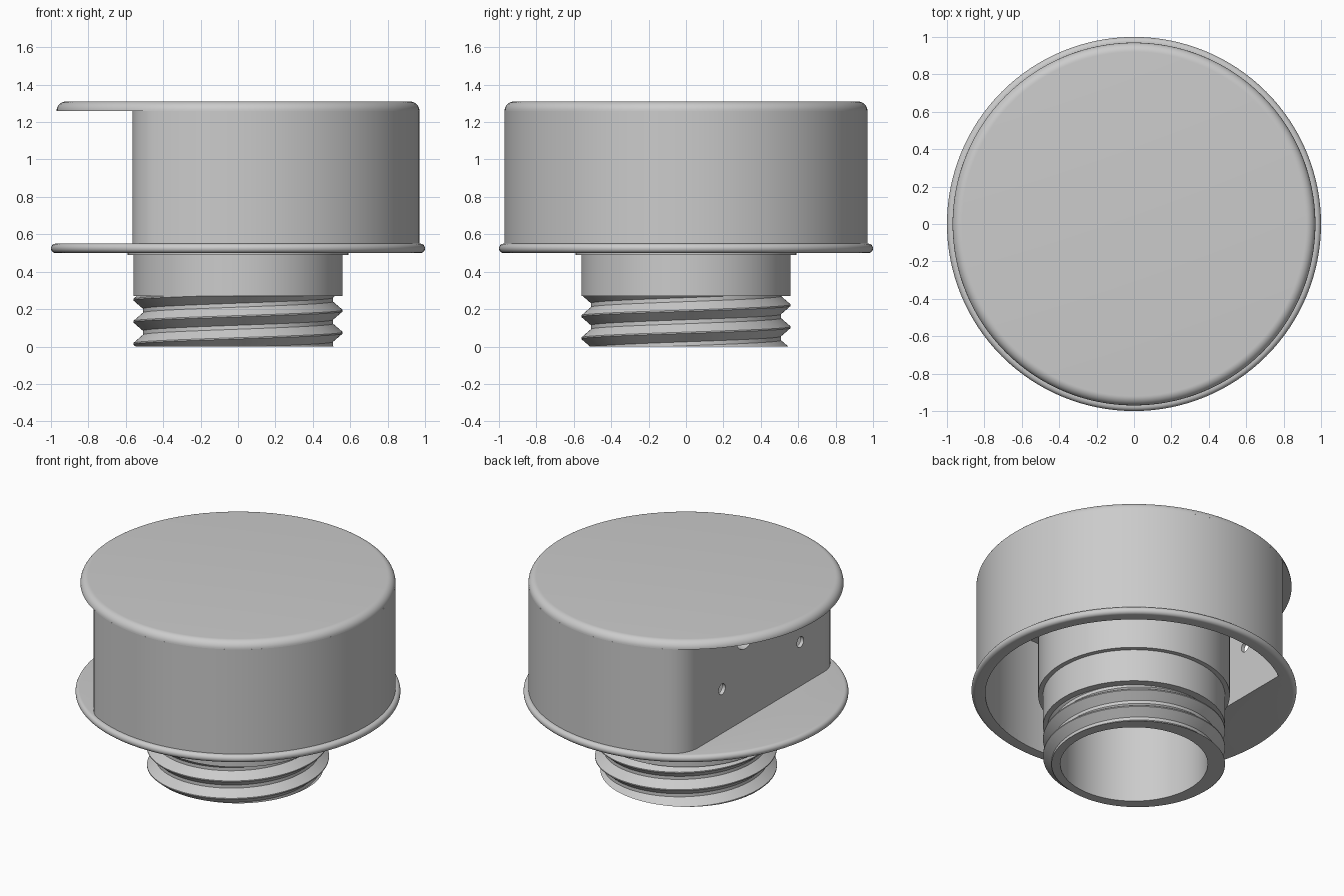
import bpy, bmesh, math
from mathutils import Vector, Matrix

if "Cube" in bpy.data.objects:
    bpy.data.objects.remove(bpy.data.objects["Cube"], do_unlink=True)

grey = bpy.data.materials.new("plain_grey")
grey.use_nodes = True
grey.diffuse_color = (0.6, 0.6, 0.6, 1)
grey.node_tree.nodes["Principled BSDF"].inputs["Base Color"].default_value = grey.diffuse_color

STEPS = 128
FLAT_X = -0.565      # outer face of the flat wall
DRUM_R = 0.97
LID_Z, TOP_Z = 1.26, 1.31
FLANGE_Z, DRUM_Z = 0.5, 0.55
BORE_R = 0.454


def finish(name, bm):
    bmesh.ops.remove_doubles(bm, verts=bm.verts, dist=1e-5)
    bmesh.ops.recalc_face_normals(bm, faces=bm.faces)
    mesh = bpy.data.meshes.new(name)
    bm.to_mesh(mesh)
    bm.free()
    mesh.materials.append(grey)
    ob = bpy.data.objects.new(name, mesh)
    bpy.context.collection.objects.link(ob)
    return ob


def lathe(name, profile, closed=False):
    bm = bmesh.new()
    verts = [bm.verts.new((r, 0, z)) for r, z in profile]
    pairs = list(zip(verts, verts[1:]))
    if closed:
        pairs.append((verts[-1], verts[0]))
    edges = [bm.edges.new(p) for p in pairs]
    bmesh.ops.spin(bm, geom=verts + edges, cent=(0, 0, 0), axis=(0, 0, 1),
                   angle=math.tau, steps=STEPS)
    return finish(name, bm)


def prism(name, outline, z0, z1):
    bm = bmesh.new()
    face = bm.faces.new([bm.verts.new((x, y, z0)) for x, y in outline])
    top = bmesh.ops.extrude_face_region(bm, geom=[face])["geom"]
    bmesh.ops.translate(bm, vec=(0, 0, z1 - z0),
                        verts=[v for v in top if isinstance(v, bmesh.types.BMVert)])
    if face.is_valid is False or len(bm.faces) < len(outline) + 2:
        bm.faces.new([v for v in bm.verts if abs(v.co.z - z0) < 1e-6])
    return finish(name, bm)


def arc(cx, cy, r, a0, a1, n):
    return [(cx + r * math.cos(a0 + (a1 - a0) * i / n),
             cy + r * math.sin(a0 + (a1 - a0) * i / n)) for i in range(n + 1)]


def clipped_circle(r, flat, fillet=0.0):
    """Circle cut by a straight line at x = flat, with optional round corners."""
    cx = flat + fillet
    cy = math.sqrt((r - fillet) ** 2 - cx ** 2)
    a = math.atan2(cy, cx)
    pts = arc(0, 0, r, -a, a, STEPS)
    if fillet:
        pts += arc(cx, cy, fillet, a, math.pi, 12)[1:]
        pts += arc(cx, -cy, fillet, math.pi, math.tau - a, 12)[:-1]
    return pts


def rod(name, y, z, r):
    bm = bmesh.new()
    bmesh.ops.create_cone(bm, cap_ends=True, segments=32, radius1=r, radius2=r, depth=0.4,
                          matrix=Matrix.Translation((-0.6, y, z)) @ Matrix.Rotation(math.pi / 2, 4, "Y"))
    return finish(name, bm)


def cut(ob, cutter):
    bpy.context.view_layer.objects.active = ob
    mod = ob.modifiers.new("cut", "BOOLEAN")
    mod.operation, mod.solver, mod.object = "DIFFERENCE", "EXACT", cutter
    bpy.ops.object.modifier_apply(modifier=mod.name)


# Lid with a rounded top edge
edge = TOP_Z - LID_Z
lid = lathe("lid", [(0, LID_Z)] + arc(DRUM_R - edge, LID_Z, edge, 0, math.pi / 2, 10) + [(0, TOP_Z)])

# Flange with a rounded rim
half = (DRUM_Z - FLANGE_Z) / 2
flange = lathe("flange", [(0, FLANGE_Z)]
               + arc(1 - half, FLANGE_Z + half, half, -math.pi / 2, math.pi / 2, 12)
               + [(0, DRUM_Z)])

# Drum wall with one flat side
drum = prism("drum_wall", clipped_circle(DRUM_R, FLAT_X, 0.2), DRUM_Z, LID_Z)

# Inner tube and plain neck
tube = lathe("inner_tube", [(BORE_R, 0.27), (0.56, 0.27), (0.56, 0.49), (0.59, 0.49),
                            (0.59, LID_Z), (BORE_R, LID_Z)], closed=True)

# Hollow, wall holes and tube trim
cavity = prism("cavity_cutter", clipped_circle(0.915, -0.54), 0.4, 1.4)
trim = prism("trim_cutter", [(-1, -1), (-0.55, -1), (-0.55, 1), (-1, 1)], 0.52, 1.4)
holes = [rod("screw_hole_cutter", s * 0.42, 0.85, 0.036) for s in (-1, 1)]
port = rod("port_cutter", 0.17, 1.13, 0.1)
cut(flange, cavity)
cut(drum, cavity)
for h in holes + [port]:
    cut(drum, h)
cut(tube, trim)
cut(tube, port)
for c in holes + [port, cavity, trim]:
    bpy.data.objects.remove(c, do_unlink=True)

# Screw thread
PITCH, HEIGHT, ROOT, CREST = 0.118, 0.27, 0.508, 0.56
KEYS = [(0.0, CREST), (0.06, CREST), (0.44, ROOT), (0.62, ROOT), (1.0, CREST)]


def thread_radius(t):
    t %= 1.0
    for (t0, r0), (t1, r1) in zip(KEYS, KEYS[1:]):
        if t <= t1:
            return r0 + (r1 - r0) * (t - t0) / (t1 - t0)


bm = bmesh.new()
columns = []
for i in range(STEPS + 1):
    a = math.tau * i / STEPS
    start = 0.07 + PITCH * i / STEPS
    col = [(BORE_R, HEIGHT), (BORE_R, 0)]
    zs = [start + PITCH * (k + t) for k in range(-3, 4) for t, _ in KEYS[:-1]]
    for z in [0] + zs + [HEIGHT]:
        z = min(max(z, 0), HEIGHT)
        col.append((thread_radius((z - start) / PITCH + 1e-9), z))
    col.append((BORE_R, HEIGHT))
    columns.append([bm.verts.new((r * math.cos(a), r * math.sin(a), z)) for r, z in col])
for c0, c1 in zip(columns, columns[1:]):
    for j in range(len(c0) - 1):
        bm.faces.new((c0[j], c1[j], c1[j + 1], c0[j + 1]))
thread = finish("screw_thread", bm)

# Smooth shading with crisp edges
for ob in (lid, flange, drum, tube, thread):
    bpy.ops.object.select_all(action="DESELECT")
    ob.select_set(True)
    bpy.context.view_layer.objects.active = ob
    bpy.ops.object.shade_smooth_by_angle(angle=math.radians(30))
